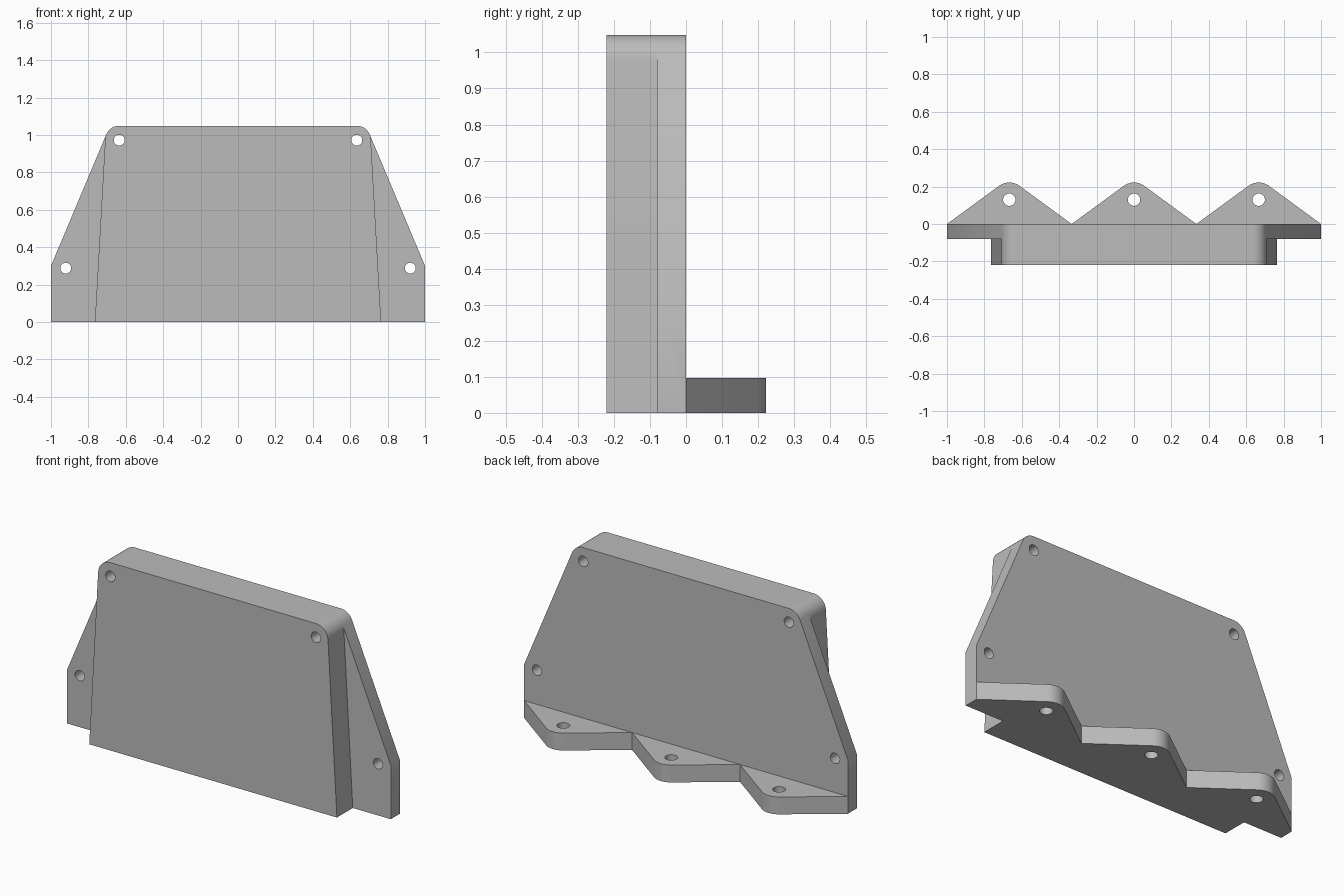
import bpy, bmesh
from math import sin, cos, radians, pi
from mathutils import Matrix, Vector

old = bpy.data.objects.get("Cube")
if old:
    bpy.data.objects.remove(old, do_unlink=True)

grey = bpy.data.materials.new("plain grey")
grey.use_nodes = True
colour = (0.5, 0.5, 0.5, 1)
grey.diffuse_color = colour
grey.node_tree.nodes["Principled BSDF"].inputs["Base Color"].default_value = colour


def arc(cx, cy, r, start, end, steps):
    angles = [radians(start + (end - start) * i / steps) for i in range(steps + 1)]
    return [(cx + r * cos(a), cy + r * sin(a)) for a in angles]


def make_object(name, bm):
    bmesh.ops.recalc_face_normals(bm, faces=bm.faces)
    mesh = bpy.data.meshes.new(name)
    bm.to_mesh(mesh)
    bm.free()
    mesh.materials.append(grey)
    obj = bpy.data.objects.new(name, mesh)
    bpy.context.collection.objects.link(obj)
    return obj


def prism(name, outline, place, low, high):
    """Extrude a flat outline between two depths."""
    bm = bmesh.new()
    face = bm.faces.new([bm.verts.new(place(u, v, low)) for u, v in outline])
    new = bmesh.ops.extrude_face_region(bm, geom=[face])["geom"]
    shift = Vector(place(0, 0, high)) - Vector(place(0, 0, low))
    bmesh.ops.translate(bm, vec=shift, verts=[e for e in new if isinstance(e, bmesh.types.BMVert)])
    return make_object(name, bm)


def mirrored(half):
    return half + [(-x, z) for x, z in reversed(half)]


def upright(x, z, y):
    return (x, y, z)


def level(x, y, z):
    return (x, y, z)


# Back plate with sloping wings, and the thick raised front block
corner = arc(0.635, 0.974, 0.075, 23, 90, 10)
lower_corner = arc(0.635, 0.974, 0.075, 3.2, 23, 3)[:-1]
plate = prism("mounting_bracket", mirrored([(1, 0), (1, 0.3)] + corner), upright, -0.08, 0)
block = prism("front_block", mirrored([(0.765, 0)] + lower_corner + corner), upright, -0.22, -0.04)

# Row of three rounded triangular feet along the back
tab_x = (2 / 3, 0, -2 / 3)
outline = [(-0.95, -0.04), (0.95, -0.04), (0.95, 0), (1, 0)]
for x in tab_x:
    outline += arc(x, 0.13, 0.092, 54, 126, 12) + [(x - 1 / 3, 0)]
outline.append((-0.95, 0))
feet = prism("rear_feet", outline, level, 0, 0.097)

# Screw holes: four through the plate, one through each foot
bm = bmesh.new()


def hole(centre, radius, depth, turn):
    bmesh.ops.create_cone(bm, cap_ends=True, segments=32, radius1=radius, radius2=radius,
                          depth=depth, matrix=Matrix.Translation(centre) @ Matrix.Rotation(turn, 4, "X"))


for side in (-1, 1):
    hole((side * 0.635, -0.1, 0.972), 0.029, 0.4, pi / 2)
    hole((side * 0.921, -0.1, 0.288), 0.029, 0.4, pi / 2)
for x in tab_x:
    hole((x, 0.13, 0.05), 0.033, 0.3, 0)
holes = make_object("screw_holes", bm)
holes.hide_render = True

# Merge the parts into one solid and bore the holes
for other, operation in ((block, "UNION"), (feet, "UNION"), (holes, "DIFFERENCE")):
    mod = plate.modifiers.new(other.name, "BOOLEAN")
    mod.object, mod.operation, mod.solver = other, operation, "EXACT"
graph = bpy.context.evaluated_depsgraph_get()
solid = bpy.data.meshes.new_from_object(plate.evaluated_get(graph))
plate.modifiers.clear()
plate.data = solid
for helper in (block, feet, holes):
    bpy.data.objects.remove(helper, do_unlink=True)

bpy.ops.object.select_all(action="DESELECT")
plate.select_set(True)
bpy.context.view_layer.objects.active = plate
bpy.ops.object.shade_smooth_by_angle(angle=radians(25))
